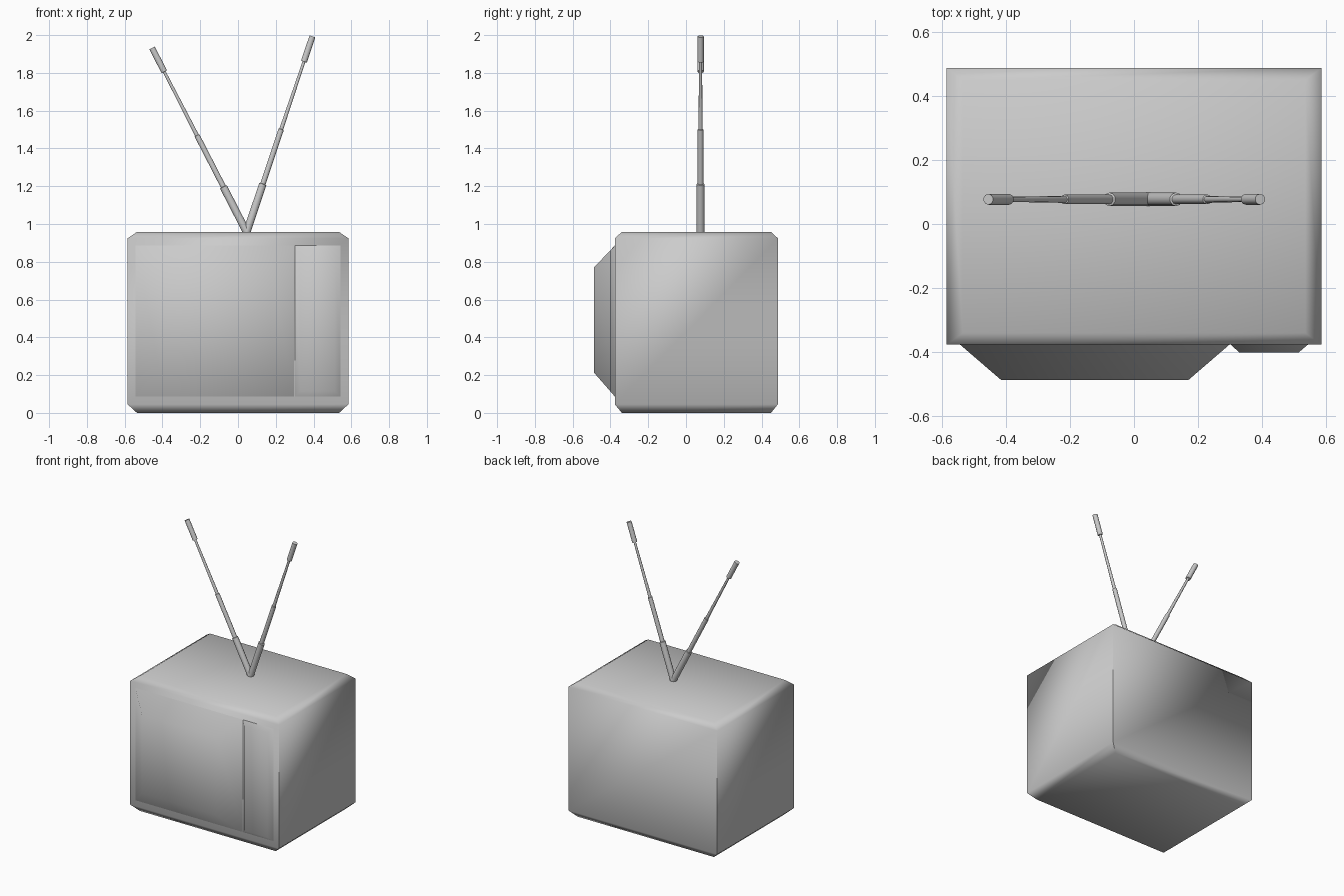
import bpy, bmesh, math
from mathutils import Vector

if "Cube" in bpy.data.objects:
    bpy.data.objects.remove(bpy.data.objects["Cube"])


def finish(name, bm, angle):
    bmesh.ops.recalc_face_normals(bm, faces=bm.faces)
    me = bpy.data.meshes.new(name)
    bm.to_mesh(me)
    bm.free()
    ob = bpy.data.objects.new(name, me)
    bpy.context.collection.objects.link(ob)
    bpy.ops.object.select_all(action='DESELECT')
    ob.select_set(True)
    bpy.context.view_layer.objects.active = ob
    bpy.ops.object.shade_smooth_by_angle(angle=math.radians(angle))
    return ob


def loft(bm, rings, cap_start=True, cap_end=True):
    loops = [[bm.verts.new(p) for p in r] for r in rings]
    for a, b in zip(loops, loops[1:]):
        n = len(a)
        for i in range(n):
            bm.faces.new((a[i], a[(i + 1) % n], b[(i + 1) % n], b[i]))
    if cap_start:
        bm.faces.new(loops[0][::-1])
    if cap_end:
        bm.faces.new(loops[-1])


# Cabinet: square vertical corners, chamfered top and bottom rims
X, Y0, Y1 = 0.585, -0.377, 0.487


def slab(z, dx, dy):
    x, a, b = X - dx, Y0 + dy, Y1 - dy
    return [(-x, a, z), (x, a, z), (x, b, z), (-x, b, z)]


bm = bmesh.new()
loft(bm, [slab(0, 0.05, 0.037), slab(0.046, 0, 0),
          slab(0.924, 0, 0), slab(0.958, 0.05, 0.037)])
finish("cabinet", bm, 60)


# Raised front pieces: bulging screen and control panel
def raised(name, outer, inner, y):
    def ring(r, y):
        x0, x1, z0, z1 = r
        return [(x0, y, z0), (x1, y, z0), (x1, y, z1), (x0, y, z1)]
    bm = bmesh.new()
    loft(bm, [ring(outer, Y0 + 0.002), ring(inner, y)])
    finish(name, bm, 60)


raised("screen", (-0.545, 0.30, 0.085, 0.888), (-0.415, 0.17, 0.213, 0.77), -0.487)
raised("control_panel", (0.30, 0.545, 0.085, 0.888), (0.33, 0.513, 0.115, 0.858), -0.402)


# Telescopic antennas: stepped rods with a grip at the tip
def antenna(name, base, tip, sides=10):
    base, tip = Vector(base), Vector(tip)
    axis = (tip - base).normalized()
    u = Vector((0, 1, 0))
    v = axis.cross(u)
    steps = [(0, 0.021), (0.254, 0.021), (0.256, 0.015), (0.53, 0.015),
             (0.532, 0.011), (0.872, 0.008), (0.873, 0.017), (1, 0.017)]
    rings = []
    for t, r in steps:
        c = base.lerp(tip, t)
        rings.append([c + r * (math.cos(a) * u + math.sin(a) * v)
                      for a in (2 * math.pi * i / sides for i in range(sides))])
    bm = bmesh.new()
    loft(bm, rings)
    finish(name, bm, 40)


antenna("left_antenna", (0.052, 0.077, 0.945), (-0.455, 0.077, 1.932))
antenna("right_antenna", (0.042, 0.077, 0.945), (0.394, 0.077, 1.993))
